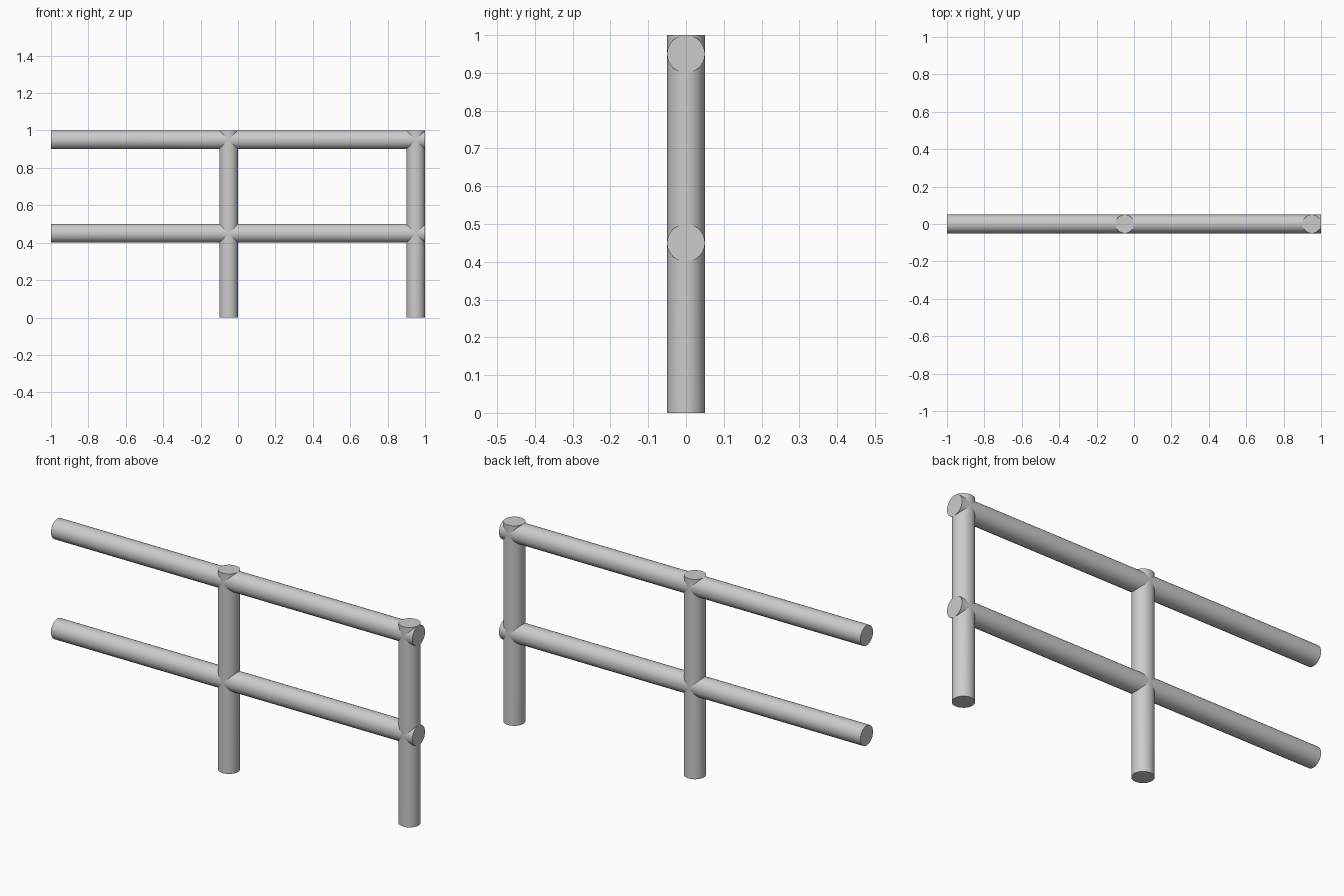
import bpy, bmesh, math

if "Cube" in bpy.data.objects:
    bpy.data.objects.remove(bpy.data.objects["Cube"])

R = 0.05          # pipe radius
N = 48            # sides, multiple of 4 so the mitres meet on the axis planes
RAIL_Z = [0.45, 0.95]
POST_X = [-0.05, 0.95]


def add_pipe(name, axis, centre, start, end, crossings):
    """Round pipe along x or z, split with saddle mitres where it meets the crossing pipes."""
    bm = bmesh.new()

    def ring(pos, mitre):
        verts = []
        for i in range(N):
            a = 2 * math.pi * i / N
            c, s = R * math.cos(a), R * math.sin(a)
            t = pos + mitre * abs(c)
            verts.append(bm.verts.new((t, -s, centre + c) if axis == 'x'
                                      else (centre + c, s, t)))
        return verts

    # Each stretch runs from one flat end or mitre to the next
    stops = [(start, 0)] + [(p, 1) for p in crossings] + [(end, 0)]
    for k, (first, last) in enumerate(zip(stops, stops[1:])):
        low = ring(first[0], first[1])
        high = ring(last[0], -last[1])
        for i in range(N):
            j = (i + 1) % N
            bm.faces.new((low[i], low[j], high[j], high[i]))
        if k == 0:
            bm.faces.new(low[::-1])
        if k == len(stops) - 2:
            bm.faces.new(high)
    bmesh.ops.remove_doubles(bm, verts=bm.verts[:], dist=1e-5)

    mesh = bpy.data.meshes.new(name)
    bm.to_mesh(mesh)
    bm.free()
    obj = bpy.data.objects.new(name, mesh)
    bpy.context.collection.objects.link(obj)
    # Smooth pipe walls, sharp rims
    mesh.shade_smooth()
    mesh.set_sharp_from_angle(angle=math.radians(35))
    return obj


# Horizontal rails
for label, z in zip(("lower_rail", "upper_rail"), RAIL_Z):
    add_pipe(label, 'x', z, -1.0, 1.0, POST_X)

# Upright posts
for label, x in zip(("middle_post", "end_post"), POST_X):
    add_pipe(label, 'z', x, 0.0, 1.0, RAIL_Z)
